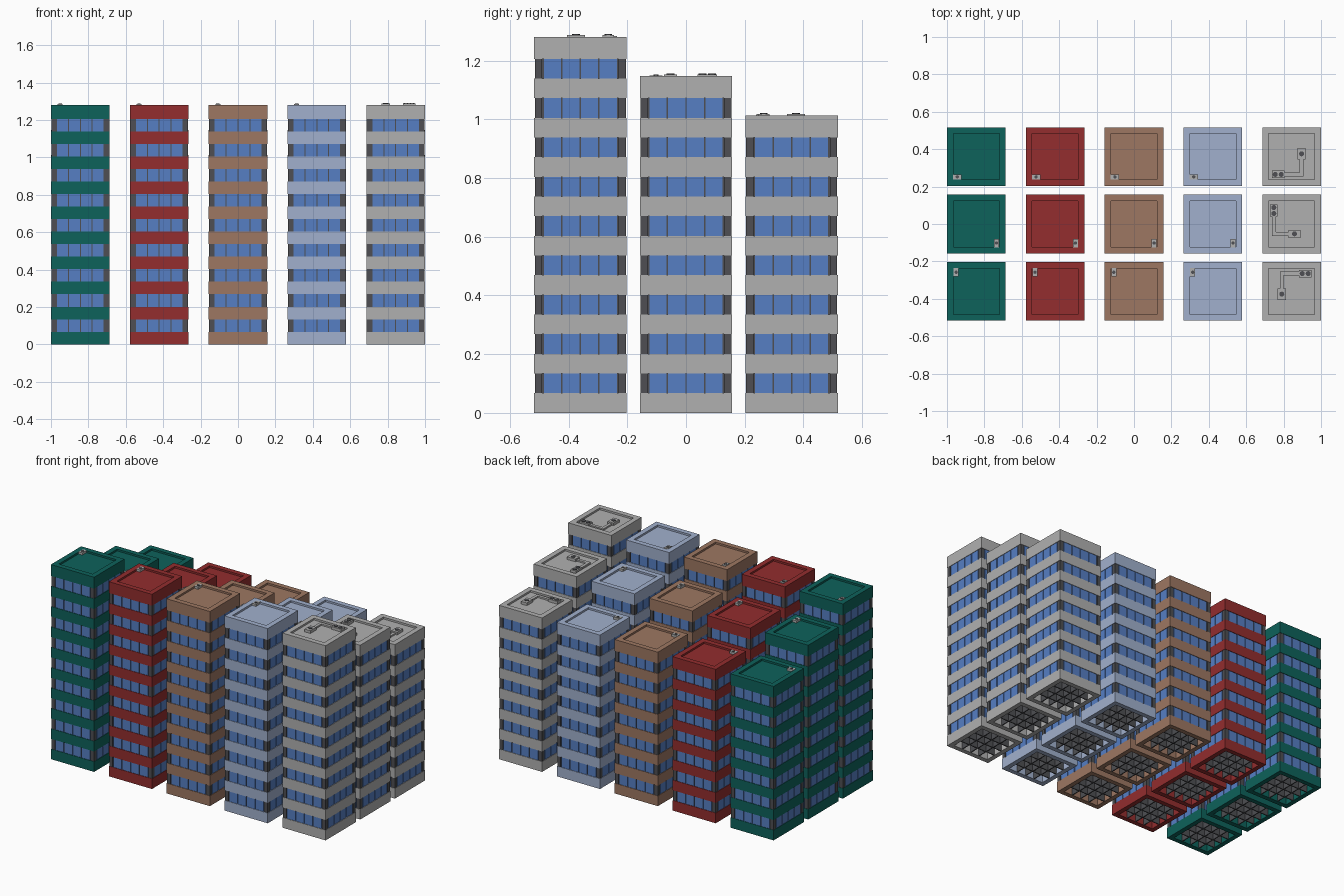
import bpy, bmesh, math
from mathutils import Matrix, Vector

if "Cube" in bpy.data.objects:
    bpy.data.objects.remove(bpy.data.objects["Cube"])


def material(name, rgb):
    m = bpy.data.materials.new(name)
    lin = [((c / 255 + 0.055) / 1.055) ** 2.4 if c > 10 else c / 255 / 12.92 for c in rgb]
    m.diffuse_color = (*lin, 1)
    m.use_nodes = True
    m.node_tree.nodes["Principled BSDF"].inputs["Base Color"].default_value = m.diffuse_color
    return m


GREEN = material("deep green", (13, 98, 91))
RED = material("brick red", (147, 45, 46))
BROWN = material("clay brown", (157, 119, 98))
BLUE = material("pale blue", (161, 176, 205))
GREY = material("concrete grey", (176, 176, 176))
GLASS = material("window blue", (86, 127, 196))
DARK = material("dark grey", (78, 79, 83))

HALF = 0.157      # half width of a tower
PITCH = 0.134     # storey height
BAND = 0.067      # height of a solid band, and of a window strip
WALL = 0.03       # wall thickness
PANE = 0.0635     # spacing of panes and partitions


def box(bm, c, s):
    bmesh.ops.create_cube(bm, size=1, matrix=Matrix.Translation(c) @ Matrix.Diagonal((*s, 1)))


def disc(bm, c, r, h):
    bmesh.ops.create_cone(bm, cap_ends=True, segments=12, radius1=r, radius2=r,
                          depth=h, matrix=Matrix.Translation(c))


def square_loft(bm, profile, closed):
    """Sweep (half width, z) points around a square; closed gives a ring, open gets caps."""
    loops = [[bm.verts.new((sx * h, sy * h, z)) for sx, sy in ((-1, -1), (1, -1), (1, 1), (-1, 1))]
             for h, z in profile]
    n = len(loops)
    for i in range(n if closed else n - 1):
        a, b = loops[i], loops[(i + 1) % n]
        for k in range(4):
            j = (k + 1) % 4
            bm.faces.new((a[k], a[j], b[j], b[k]))
    if not closed:
        bm.faces.new(loops[0][::-1])
        bm.faces.new(loops[-1])


def ring(bm, outer, inner, z0, z1):
    square_loft(bm, [(outer, z0), (outer, z1), (inner, z1), (inner, z0)], True)


def make(name, mat, loc, turn, build):
    bm = bmesh.new()
    build(bm)
    bmesh.ops.recalc_face_normals(bm, faces=bm.faces)
    me = bpy.data.meshes.new(name)
    bm.to_mesh(me)
    bm.free()
    me.materials.append(mat)
    ob = bpy.data.objects.new(name, me)
    ob.location = loc
    ob.rotation_euler.z = turn
    bpy.context.collection.objects.link(ob)


def tower(label, x, y, floors, mat, turn):
    top = floors * PITCH + 0.075
    deck = top - 0.012
    loc = (x, y, 0)

    # solid coloured bands, open inside, and the roof with its parapet
    def bands(bm):
        for f in range(floors):
            ring(bm, HALF, HALF - WALL, f * PITCH, f * PITCH + BAND)
        square_loft(bm, [(HALF, floors * PITCH), (HALF, top), (HALF - 0.034, top),
                         (HALF - 0.034, deck)], False)

    # dark window walls, corner posts and inner partitions
    def frame(bm):
        for f in range(floors):
            z = f * PITCH + BAND
            ring(bm, HALF - 0.008, HALF - WALL, z, z + BAND)
            for sx in (-1, 1):
                for sy in (-1, 1):
                    p = HALF - 0.002 - 0.0125
                    box(bm, (sx * p, sy * p, z + BAND / 2), (0.025, 0.025, BAND))
        h = floors * PITCH
        for k in (-1, 0, 1):
            box(bm, (k * PANE, 0, h / 2), (0.006, 2 * (HALF - WALL), h))
            box(bm, (0, k * PANE, h / 2), (2 * (HALF - WALL), 0.006, h))

    # four panes on each side of every storey
    def glass(bm):
        for f in range(floors):
            z = f * PITCH + BAND * 1.5
            for k in (-1.5, -0.5, 0.5, 1.5):
                for s in (-1, 1):
                    box(bm, (k * PANE, s * (HALF - 0.006), z), (PANE - 0.005, 0.006, BAND))
                    box(bm, (s * (HALF - 0.006), k * PANE, z), (0.006, PANE - 0.005, BAND))

    make(label + "_bands_and_roof", mat, loc, 0, bands)
    make(label + "_window_frame", DARK, loc, 0, frame)
    make(label + "_window_panes", GLASS, loc, 0, glass)

    # roof equipment: (x, y, width, depth, fan offsets)
    if mat is GREY:
        units = [(-0.053, -0.015, 0.043, 0.062, [(0, 0)]),
                 (0.072, 0.095, 0.066, 0.04, [(-0.016, 0), (0.016, 0)])]
        rise, fan = 0.018, 0.0135
    else:
        units = [(-0.108, 0.102, 0.027, 0.045, [(0, 0)])]
        rise, fan = 0.015, 0.009

    def cases(bm):
        for ux, uy, w, d, _ in units:
            box(bm, (ux, uy, deck + rise / 2), (w, d, rise))

    def fans(bm):
        for ux, uy, _, _, offs in units:
            for ox, oy in offs:
                disc(bm, (ux + ox, uy + oy, deck + rise + 0.001), fan, 0.004)

    # L-shaped duct joining the two units
    def duct(bm):
        w = 0.02
        box(bm, (-0.053, 0.045, deck + 0.005), (w, 0.1 + w, 0.01))
        box(bm, (0.0, 0.095, deck + 0.005), (0.106 - w, w, 0.01))

    make(label + "_roof_units", GREY, loc, turn, cases)
    make(label + "_roof_fans", DARK, loc, turn, fans)
    if mat is GREY:
        make(label + "_roof_duct", GREY, loc, turn, duct)


# five colours across, three heights from front to back
q = math.pi / 2
columns = [("green", GREEN), ("red", RED), ("brown", BROWN), ("blue", BLUE), ("grey", GREY)]
rows = [("front", -0.36, 9, 0, 0), ("middle", 0, 8, 2 * q, q), ("back", 0.36, 7, q, 2 * q)]
for c, (cname, mat) in enumerate(columns):
    for rname, y, floors, turn, grey_turn in rows:
        tower(f"{cname}_{rname}_tower", (c - 2) * 0.4215, y, floors, mat,
              grey_turn if mat is GREY else turn)
